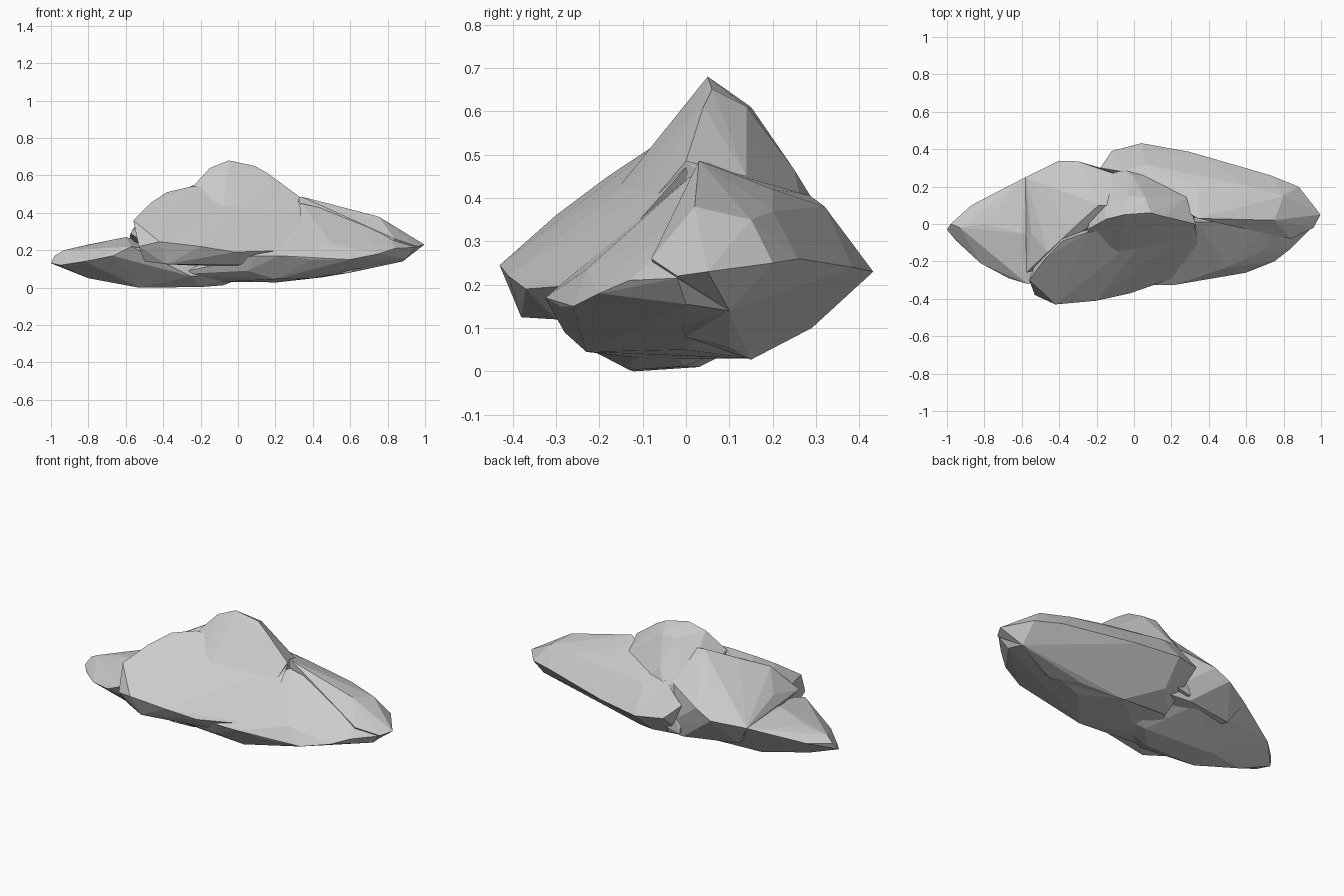
import bpy, bmesh


def lump(name, pts):
    """Flat-faceted convex boulder wrapped around a few corner points."""
    bm = bmesh.new()
    for p in pts:
        bm.verts.new(p)
    bmesh.ops.convex_hull(bm, input=bm.verts[:])
    loose = [v for v in bm.verts if not v.link_faces]
    bmesh.ops.delete(bm, geom=loose, context='VERTS')
    bmesh.ops.recalc_face_normals(bm, faces=bm.faces[:])
    me = bpy.data.meshes.new(name)
    bm.to_mesh(me)
    bm.free()
    ob = bpy.data.objects.new(name, me)
    bpy.context.collection.objects.link(ob)
    return ob


# Large front boulder with a sloping face
front = lump("rock", [
    (-.56, -.30, .36), (-.53, -.38, .22), (-.42, -.43, .245), (-.20, -.41, .22),
    (-.02, -.37, .19), (-.47, -.18, .45), (-.38, -.09, .51), (-.25, -.045, .54),
    (.12, 0, .53), (.33, 0, .47), (.35, -.24, .20), (.10, -.31, .18),
    (-.50, -.33, .14), (-.38, -.38, .125), (0, -.30, .12), (.10, .10, .10),
    (-.45, 0, .15)])

# Peak
peak = lump("peak", [
    (-.05, .05, .68), (-.15, .025, .64), (.09, .06, .65), (.16, .04, .61),
    (-.05, .005, .615), (.10, .01, .59),
    (-.03, .15, .61), (.06, .14, .61), (-.25, -.03, .53), (.33, 0, .485),
    (.24, -.25, .19), (-.10, -.32, .22), (-.17, .25, .38), (0, .25, .465),
    (.28, .14, .45), (-.16, .29, .12), (.25, .3, .2), (-.05, .29, .40)])

# Long boulder at the back right
back = lump("back_right_boulder", [
    (.04, .432, .23), (-.12, .39, .24), (-.18, .30, .30), (-.06, .28, .41),
    (.06, .32, .38), (.30, .385, .24), (.34, .03, .486), (.34, .20, .42),
    (.73, .26, .26), (.75, .02, .38), (.62, .20, .37), (.80, .15, .35),
    (.88, .20, .25), (.997, .05, .23), (.96, -.02, .22), (.84, -.08, .26),
    (.20, .15, .027), (.45, .10, .055), (.88, .10, .14), (.02, .29, .10),
    (-.10, .15, .04), (.60, 0, .08)])

# Low tapering slab on the left
slab = lump("left_slab", [
    (-1, -.03, .13), (-.98, 0, .17), (-.93, -.02, .20), (-.87, .10, .18),
    (-.80, 0, .23), (-.58, .25, .25), (-.60, -.05, .27), (-.57, -.32, .22),
    (-.67, -.29, .17), (-.82, -.21, .14), (-.95, -.09, .12), (-.80, -.05, .05),
    (-.53, -.12, 0), (-.20, -.13, .003), (-.08, 0, .012), (-.53, .03, .01),
    (-.25, -.24, .06), (-.25, .25, .12), (.15, -.1, .1), (.1, .1, .1)])

# Shoulder rising from the slab to the peak
shoulder = lump("left_shoulder", [
    (-.58, .25, .25), (-.40, .338, .28), (-.30, .335, .33), (-.19, .30, .34),
    (-.55, -.05, .33), (-.42, .15, .38), (-.30, .20, .44), (-.19, .10, .57),
    (-.34, -.02, .50), (-.575, -.26, .29), (-.46, -.15, .44), (-.50, .20, .12),
    (-.17, .27, .10), (-.30, -.20, .10), (-.05, .10, .55), (-.05, .25, .42),
    (0, .25, .1)])

# Flank running from the right ridge down to a low front ledge
ledge = lump("front_right_ledge", [
    (.84, -.13, .21), (.75, -.20, .18), (.60, -.26, .15), (.40, -.29, .15),
    (.22, -.325, .17), (.09, -.325, .17), (.50, -.23, .235), (.70, -.14, .25),
    (.05, -.28, .09), (.20, -.23, .045), (.40, 0, .05), (.90, 0, .155),
    (-.10, -.10, .03), (.83, -.08, .25), (-.35, -.22, .07), (.88, .10, .14),
    (.20, .15, .03), (.34, .01, .45), (.74, .01, .355), (-.1, .15, .05),
    (.95, -.02, .215)])

# Fuse all boulders into one rock
parts = (peak, back, slab, shoulder, ledge)
for part in parts:
    mod = front.modifiers.new("union", 'BOOLEAN')
    mod.operation = 'UNION'
    mod.solver = 'EXACT'
    mod.object = part
bpy.context.view_layer.update()
deps = bpy.context.evaluated_depsgraph_get()
fused = bpy.data.meshes.new_from_object(front.evaluated_get(deps))
front.modifiers.clear()
front.data = fused
for part in parts:
    bpy.data.objects.remove(part)
